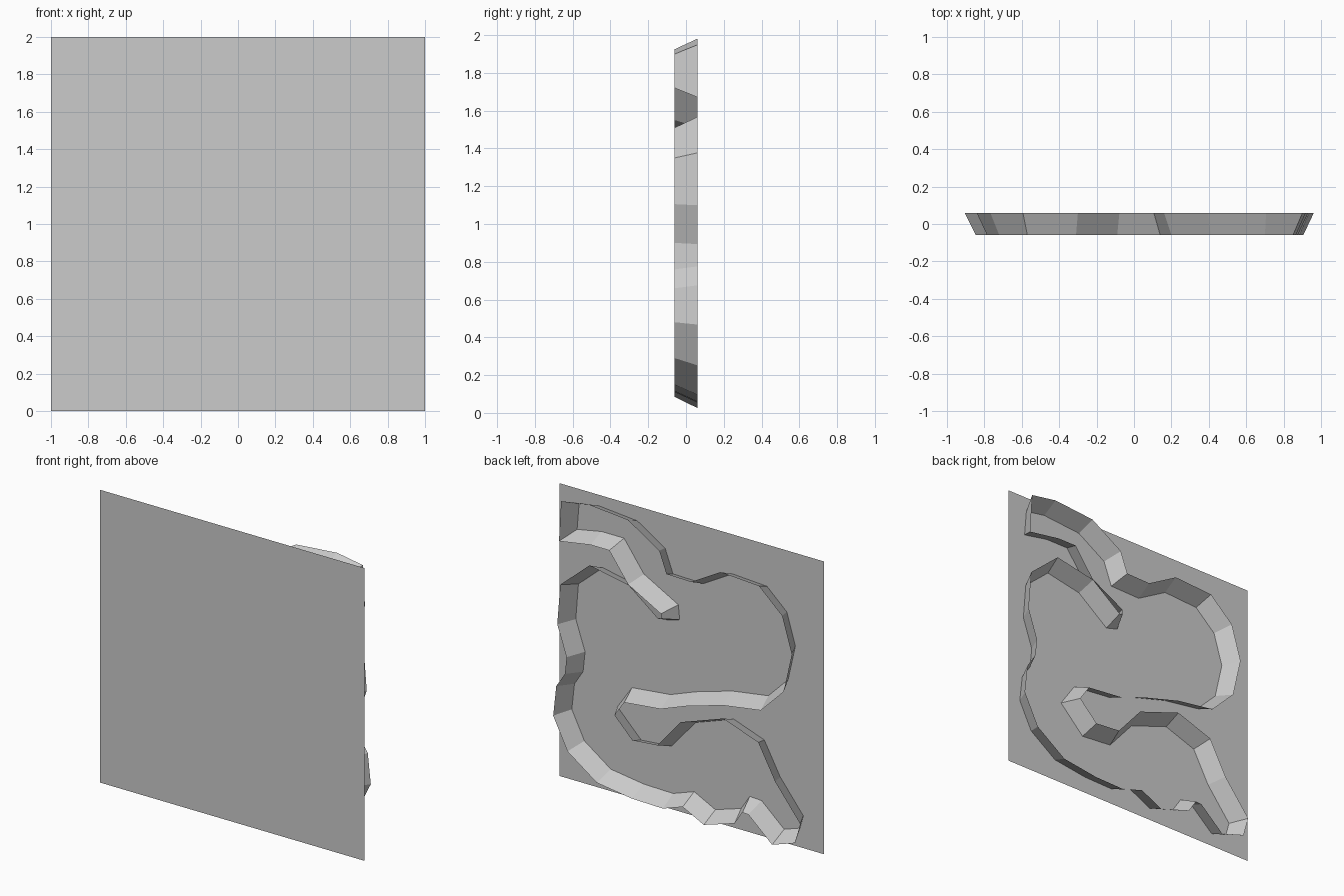
import bpy, bmesh
from mathutils import Vector

if "Cube" in bpy.data.objects:
    bpy.data.objects.remove(bpy.data.objects["Cube"])

FRONT, BACK = -0.06, 0.06
FLARE = 0.05

# outline of the winding channel on the plate, clockwise (x, z)
PATH = [
    (.20, 1.77), (.41, 1.90), (.70, 1.925), (.85, 1.90), (.865, 1.72), (.68, 1.755), (.51, 1.755),
    (.36, 1.55), (.10, 1.41), (.09, 1.31), (.18, 1.285), (.41, 1.46), (.67, 1.51), (.855, 1.35),
    (.875, 1.105), (.805, .90), (.82, .76), (.885, .66), (.905, .48), (.81, .29), (.61, .15),
    (.36, .115), (.14, .11), (-.02, .165), (-.18, .085), (-.375, .145), (-.44, .245), (-.53, .24),
    (-.70, .09), (-.82, .13), (-.845, .22), (-.67, .44), (-.55, .66), (-.32, .74),
    (-.03, .64), (.15, .43), (.38, .41), (.56, .59), (.45, .75), (.16, .78), (-.03, .85),
    (-.31, .93), (-.58, .97), (-.73, 1.12), (-.785, 1.365), (-.72, 1.58), (-.57, 1.715),
    (-.31, 1.73), (-.09, 1.605), (.14, 1.61),
]


def make_object(name, bm):
    mesh = bpy.data.meshes.new(name)
    bm.to_mesh(mesh)
    bm.free()
    obj = bpy.data.objects.new(name, mesh)
    bpy.context.collection.objects.link(obj)
    return obj


def flared(pts):
    """Push every point outward along its averaged (mitred) edge normal."""
    out = []
    for i, p in enumerate(pts):
        a = (p - pts[i - 1]).normalized()
        b = (pts[(i + 1) % len(pts)] - p).normalized()
        n = (Vector((-a.y, a.x)) + Vector((-b.y, b.x))).normalized()
        miter = max(n.dot(Vector((-a.y, a.x))), 0.7)
        out.append(p + n * FLARE / miter + (p - Vector((0, 1))) * 0.006)
    return out


# flat square plate
bm = bmesh.new()
bm.faces.new([bm.verts.new((x, FRONT, z)) for x, z in ((-1, 0), (1, 0), (1, 2), (-1, 2))])
make_object("base_plate", bm)

# thin flared wall following the outline behind the plate
bm = bmesh.new()
pts = [Vector(p) for p in PATH]
inner = [bm.verts.new((p.x, FRONT, p.y)) for p in pts]
outer = [bm.verts.new((p.x, BACK, p.y)) for p in flared(pts)]
for i in range(len(pts)):
    j = (i + 1) % len(pts)
    bm.faces.new((inner[i], inner[j], outer[j], outer[i]))
bmesh.ops.recalc_face_normals(bm, faces=bm.faces[:])
make_object("channel_wall", bm)
